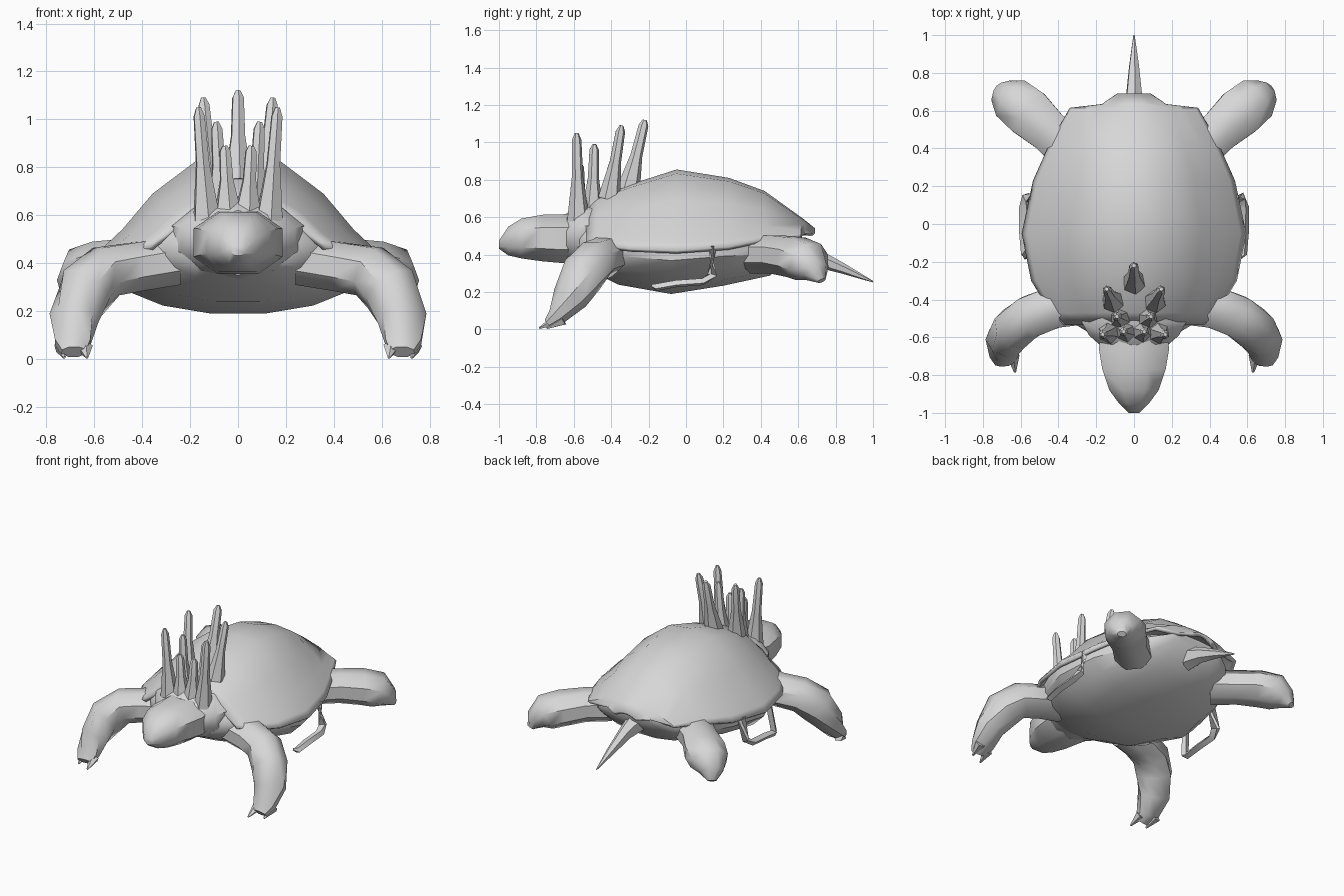
import bpy, bmesh, math
from mathutils import Vector

if "Cube" in bpy.data.objects:
    bpy.data.objects.remove(bpy.data.objects["Cube"])

grey = bpy.data.materials.new("light grey")
grey.diffuse_color = (0.68, 0.68, 0.68, 1)
grey.use_nodes = True
grey.node_tree.nodes["Principled BSDF"].inputs["Base Color"].default_value = grey.diffuse_color


def loft(name, rings, closed=True, caps=True, angle=40, thick=0):
    """Skin a list of equal-length rings of points."""
    bm = bmesh.new()
    vs = [[bm.verts.new(p) for p in r] for r in rings]
    n = len(vs[0])
    for a, b in zip(vs, vs[1:]):
        for i in range(n if closed else n - 1):
            j = (i + 1) % n
            bm.faces.new((a[i], a[j], b[j], b[i]))
    if caps:
        bm.faces.new(vs[0])
        bm.faces.new(vs[-1])
    bmesh.ops.recalc_face_normals(bm, faces=bm.faces[:])
    me = bpy.data.meshes.new(name)
    bm.to_mesh(me)
    bm.free()
    ob = bpy.data.objects.new(name, me)
    bpy.context.collection.objects.link(ob)
    me.materials.append(grey)
    if thick:
        m = ob.modifiers.new("thickness", 'SOLIDIFY')
        m.thickness = thick
        m.offset = 1 if me.polygons[len(me.polygons) // 2].normal.z < 0 else -1
    bpy.ops.object.select_all(action='DESELECT')
    ob.select_set(True)
    bpy.context.view_layer.objects.active = ob
    bpy.ops.object.shade_smooth_by_angle(angle=math.radians(angle))
    return ob


def tube(name, path, side=1, n=8, angle=45):
    """Path of (x, y, z, sideways radius, vertical radius)."""
    pts = [Vector((p[0] * side, p[1], p[2])) for p in path]
    rings = []
    for i, p in enumerate(pts):
        t = (pts[min(i + 1, len(pts) - 1)] - pts[max(i - 1, 0)]).normalized()
        ref = Vector((0, 0, 1)) if abs(t.z) < 0.95 else Vector((0, 1, 0))
        u = t.cross(ref).normalized()
        v = u.cross(t)
        ru, rv = path[i][3:5]
        rings.append([p + u * ru * math.cos(k * math.tau / n + 0.39)
                      + v * rv * math.sin(k * math.tau / n + 0.39) for k in range(n)])
    return loft(name, rings, angle=angle)


def oval(y, w, zt, zb, n=16, power=1.0):
    """Oval ring across y; power below 1 makes it boxier."""
    ring = []
    for k in range(n):
        a = (k + 0.5) * math.tau / n
        c, s = math.cos(a), math.sin(a)
        ring.append((w * math.copysign(abs(c) ** power, c), y,
                     (zt + zb) / 2 + (zt - zb) / 2 * math.copysign(abs(s) ** power, s)))
    return ring


# domed shell: arch profile swept along the back (y, half width, rim z, top z)
half = [(1, 0), (.95, .1), (.81, .28), (.6, .62), (.28, .95)]
arch = half + [(0, 1)] + [(-x, h) for x, h in reversed(half)]
stations = [(-.535, .37, .47, .655), (-.47, .44, .45, .71), (-.3, .545, .43, .775),
            (-.05, .595, .42, .855), (.23, .535, .44, .81), (.42, .45, .48, .74),
            (.615, .34, .50, .60), (.635, .17, .51, .585), (.69, .09, .515, .54)]
loft("shell", [[(x * w, y, r + h * (t - r)) for x, h in arch] for y, w, r, t in stations],
     closed=False, caps=False, angle=35, thick=0.025)

# body and belly under the shell
loft("belly", [oval(*s) for s in [(-.60, .20, .56, .36), (-.53, .32, .60, .32),
     (-.36, .46, .63, .235), (-.08, .565, .64, .185), (.2, .52, .63, .23),
     (.45, .40, .58, .285), (.55, .31, .54, .37), (.62, .2, .53, .46)]])

# neck bulge and head
loft("neck", [oval(*s, n=10) for s in [(-.64, .19, .62, .35), (-.59, .25, .655, .34),
     (-.52, .29, .675, .33), (-.3, .26, .70, .34)]])
loft("head", [oval(*s, n=8, power=.9) for s in [(-1.0, .03, .475, .43), (-.95, .085, .555, .39),
     (-.88, .14, .60, .372), (-.77, .18, .622, .355), (-.66, .20, .625, .345),
     (-.55, .18, .63, .36)]], angle=50)

# tail
tube("tail", [(0, .55, .42, .07, .08), (0, .69, .385, .045, .05),
              (0, .84, .325, .028, .028), (0, 1.0, .255, .004, .004)], n=6)

front_leg = [(.26, -.42, .41, .12, .11), (.42, -.44, .385, .12, .11), (.55, -.49, .365, .12, .115),
             (.635, -.555, .29, .12, .125), (.685, -.62, .17, .105, .095),
             (.69, -.69, .07, .08, .055), (.685, -.735, .03, .055, .03)]
hind_leg = [(.32, .38, .40, .13, .11), (.45, .49, .40, .12, .11), (.56, .59, .385, .14, .115),
            (.64, .655, .36, .13, .115), (.69, .695, .31, .08, .07), (.71, .725, .26, .03, .02)]
strap = [(.53, .14, .44, .03, .025), (.565, .14, .29, .03, .025), (.58, .09, .255, .03, .02),
         (.58, -.05, .245, .03, .02), (.575, -.16, .225, .025, .02), (.56, -.18, .235, .01, .01)]
# paired spines (base, tip)
spines = [((.11, -.41, .70), (.145, -.345, 1.09)), ((.13, -.575, .58), (.165, -.585, 1.05)),
          ((.07, -.5, .62), (.09, -.49, .99)), ((.04, -.57, .6), (.055, -.57, .89))]


def spine(name, base, tip, side=1, r=.036):
    mid = [(a + b) / 2 for a, b in zip(base, tip)]
    end = [a + (b - a) * .92 for a, b in zip(base, tip)]
    tube(name, [(*base, r * 1.7, r * 1.7), (*mid, r * .85, r * .85), (*end, r * .7, r * .7),
                (*tip, r * .3, r * .3)], side, n=6, angle=35)


for side, word in ((1, "right"), (-1, "left")):
    tube(f"front_leg_{word}", front_leg, side)
    tube(f"hind_leg_{word}", hind_leg, side)
    tube(f"strap_{word}", strap, side, n=4)
    for x, y in ((.63, -.785), (.725, -.745)):
        tube(f"claw_{word}", [(x + .01, y + .09, .05, .035, .03), (x, y, .006, .006, .005)], side, n=5)
    for i, (b, t) in enumerate(spines):
        spine(f"spine_{word}_{i + 1}", b, t, side)
spine("spine_middle", (0, -.31, .74), (0, -.22, 1.12), r=.038)

# the left strap closes into a loop
tube("strap_left_end", [(.57, -.17, .23, .025, .02), (.55, -.14, .43, .025, .02)], -1, n=4)
